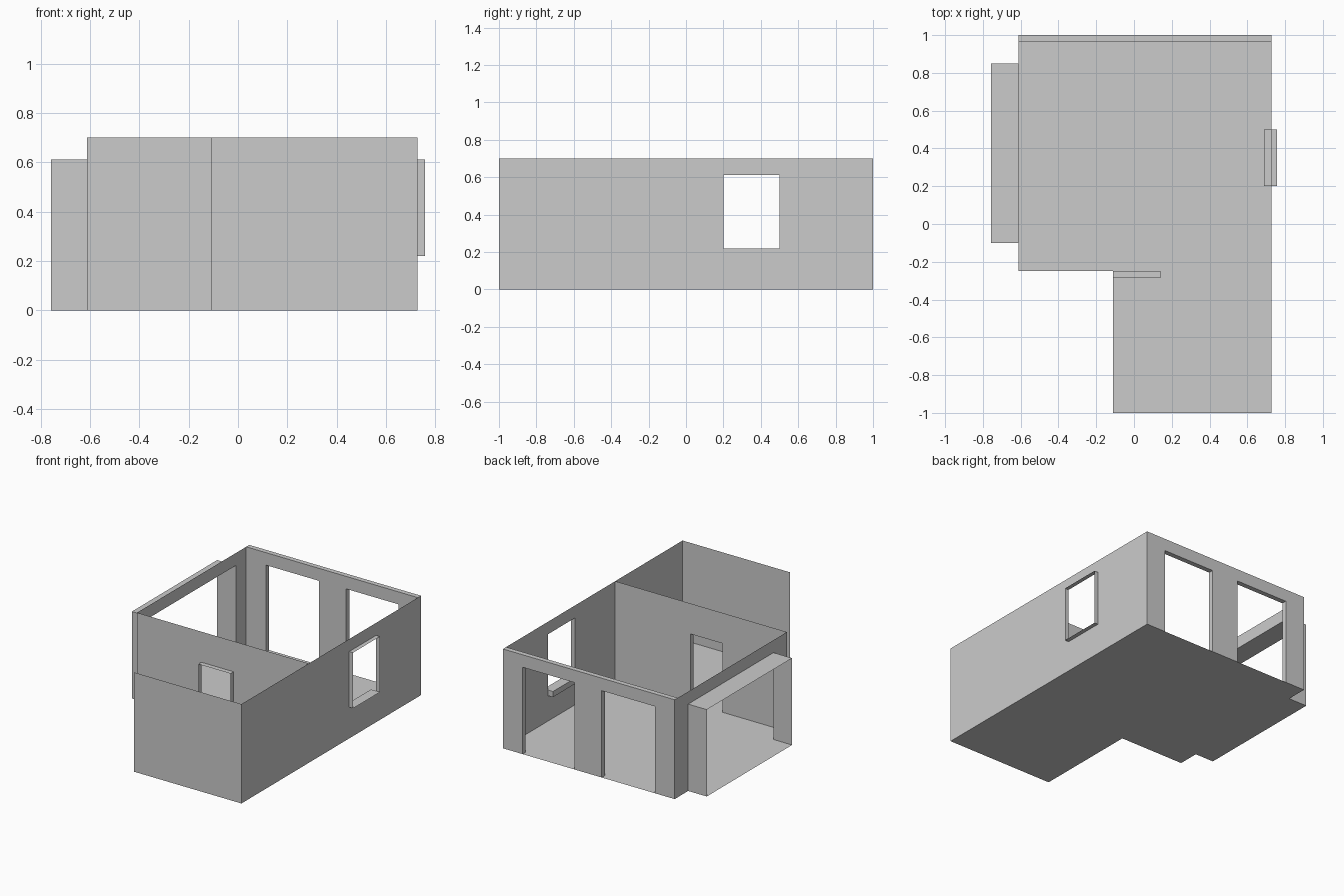
import bpy, bmesh
from mathutils import Vector

if "Cube" in bpy.data.objects:
    bpy.data.objects.remove(bpy.data.objects["Cube"])

# Main dimensions
L, R, S, N, H = -0.612, 0.727, -0.25, 1.0, 0.70
NB = 0.965            # inner face of the thick back wall
AX, AY = -0.11, -1.0  # annex left edge and front
BX, B0, B1, BH = -0.757, -0.10, 0.85, 0.612   # side bay
W0, W1, WZ, WX = 0.20, 0.50, 0.22, 0.757      # window


def finish(name, bm):
    bmesh.ops.recalc_face_normals(bm, faces=bm.faces)
    me = bpy.data.meshes.new(name)
    bm.to_mesh(me)
    bm.free()
    ob = bpy.data.objects.new(name, me)
    bpy.context.collection.objects.link(ob)
    return ob


def panel(name, axis, pos, us, vs, holes=(), depth=0.0):
    """Flat panel across an axis, cut on a grid; holes are (column, row)."""
    bm = bmesh.new()

    def point(u, v):
        p = [u, v]
        p.insert(axis, pos)
        return bm.verts.new(p)

    grid = [[point(u, v) for v in vs] for u in us]
    for i in range(len(us) - 1):
        for j in range(len(vs) - 1):
            if (i, j) not in holes:
                bm.faces.new((grid[i][j], grid[i + 1][j],
                              grid[i + 1][j + 1], grid[i][j + 1]))
    bmesh.ops.delete(bm, geom=[v for v in bm.verts if not v.link_faces],
                     context='VERTS')
    if depth:
        ext = bmesh.ops.extrude_face_region(bm, geom=bm.faces[:],
                                            use_keep_orig=True)
        move = Vector((0, 0, 0))
        move[axis] = depth
        bmesh.ops.translate(bm, vec=move, verts=[
            g for g in ext["geom"] if isinstance(g, bmesh.types.BMVert)])
    # Merge coplanar cells into clean faces
    bmesh.ops.dissolve_limit(bm, angle_limit=0.01, verts=bm.verts[:],
                             edges=bm.edges[:])
    return finish(name, bm)


def box(name, lo, hi, open_axis=None):
    """Box; with open_axis the two end faces are left out (a sleeve)."""
    bm = bmesh.new()
    bmesh.ops.create_cube(bm, size=1)
    lo, hi = Vector(lo), Vector(hi)
    for v in bm.verts:
        v.co = [(lo[k] + hi[k]) / 2 + v.co[k] * (hi[k] - lo[k])
                for k in range(3)]
    if open_axis is not None:
        bm.normal_update()
        ends = [f for f in bm.faces if abs(f.normal[open_axis]) > 0.9]
        bmesh.ops.delete(bm, geom=ends, context='FACES')
    return finish(name, bm)


# Floors
panel("main_floor", 2, 0, (L, R), (S, N))
panel("annex_floor", 2, 0, (AX, R), (AY, S))

# Outer walls
panel("annex_front_wall", 1, AY, (AX, R), (0, H))
panel("right_wall", 0, R, (AY, W0, W1, NB), (0, 0.18, BH, H), {(1, 1)})
panel("left_wall", 0, L, (S, B0, B1, NB), (0, BH, H), {(1, 0)})

# Thick back wall with two tall door openings
panel("back_wall", 1, NB, (L, -0.457, -0.043, 0.168, 0.574, R),
      (0, BH, H), {(1, 0), (3, 0)}, N - NB)

# Partition with doorway and its projecting frame
panel("partition_wall", 1, S, (L, AX, 0.14, R), (0, 0.485, H), {(1, 0)})
box("door_frame", (AX, S - 0.035, 0), (0.14, S, 0.485), 1)

# Open side bay
box("side_bay", (BX, B0, 0), (L, B1, BH), 0)

# Window reveal and inner sill
box("window_reveal", (R, W0, WZ), (WX, W1, BH), 0)
box("window_sill", (0.687, W0, 0.18), (R, W1, WZ))
